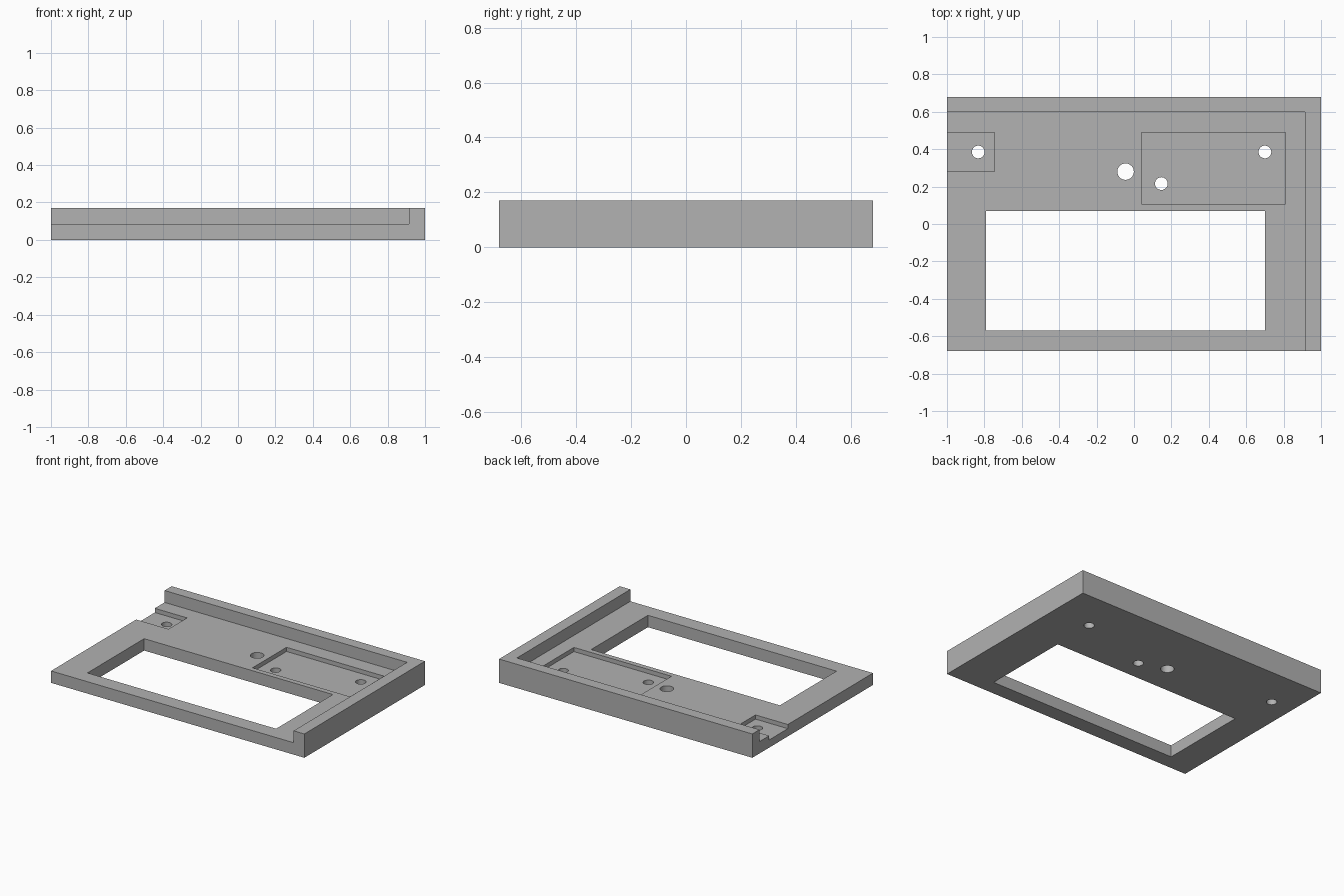
import bpy
import bmesh
from mathutils import Matrix, Vector

default = bpy.data.objects.get("Cube")
if default:
    bpy.data.objects.remove(default, do_unlink=True)

# Main levels
HEIGHT, FLOOR, POCKET = 0.17, 0.085, 0.055
LOW, HIGH = -0.1, 0.3

grey = bpy.data.materials.new("mid grey")
grey.use_nodes = True
colour = (0.445, 0.445, 0.445, 1)
grey.diffuse_color = colour
grey.node_tree.nodes["Principled BSDF"].inputs["Base Color"].default_value = colour


def add_object(name, bm):
    mesh = bpy.data.meshes.new(name)
    bm.to_mesh(mesh)
    bm.free()
    mesh.materials.append(grey)
    obj = bpy.data.objects.new(name, mesh)
    bpy.context.collection.objects.link(obj)
    return obj


def box(name, x, y, z):
    bm = bmesh.new()
    low, high = Vector((x[0], y[0], z[0])), Vector((x[1], y[1], z[1]))
    size = high - low
    place = Matrix.Translation((low + high) / 2) @ Matrix.Diagonal((*size, 1))
    bmesh.ops.create_cube(bm, size=1, matrix=place)
    return add_object(name, bm)


def drill(name, x, y, radius):
    bm = bmesh.new()
    bmesh.ops.create_cone(bm, cap_ends=True, segments=32, radius1=radius,
                          radius2=radius, depth=1,
                          matrix=Matrix.Translation((x, y, 0)))
    return add_object(name, bm)


# Solid block that becomes the tray
tray = box("tray", (-1, 1), (-0.68, 0.68), (0, HEIGHT))

cutters = [
    # Space above the floor, leaving a raised rim on the back and left
    box("rim_cutter", (-1.2, 0.915), (-0.9, 0.6), (FLOOR, HIGH)),
    # Rectangular window through the floor
    box("window_cutter", (-0.79, 0.7), (-0.57, 0.07), (LOW, HIGH)),
    # Shallow pockets
    box("small_pocket_cutter", (-1.2, -0.745), (0.28, 0.49), (POCKET, HIGH)),
    box("large_pocket_cutter", (0.04, 0.81), (0.107, 0.49), (POCKET, HIGH)),
    # Round holes
    drill("small_pocket_hole", -0.833, 0.385, 0.034),
    drill("large_pocket_back_hole", 0.7, 0.385, 0.034),
    drill("large_pocket_front_hole", 0.146, 0.216, 0.034),
    drill("centre_hole", -0.045, 0.28, 0.044),
]

for cutter in cutters:
    cutter.hide_render = True
    cut = tray.modifiers.new(cutter.name, 'BOOLEAN')
    cut.operation = 'DIFFERENCE'
    cut.solver = 'EXACT'
    cut.object = cutter

# Bake the cuts and drop the cutters
bpy.context.view_layer.update()
graph = bpy.context.evaluated_depsgraph_get()
finished = bpy.data.meshes.new_from_object(tray.evaluated_get(graph))
tray.modifiers.clear()
tray.data = finished
for cutter in cutters:
    bpy.data.objects.remove(cutter, do_unlink=True)

# Smooth only the hole walls
bpy.context.view_layer.objects.active = tray
tray.select_set(True)
bpy.ops.object.shade_smooth_by_angle(angle=0.5)
